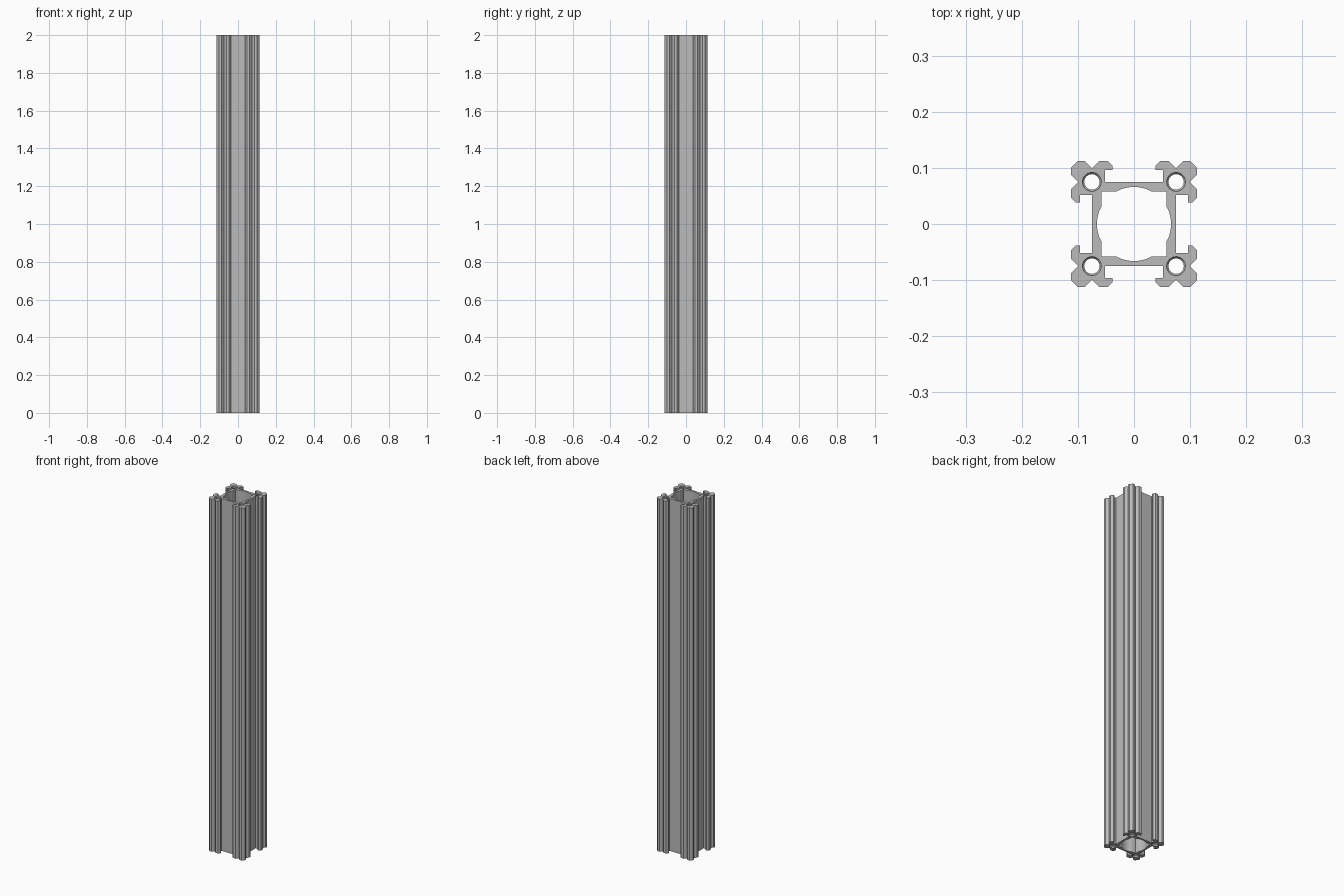
import bpy, bmesh, math

cube = bpy.data.objects.get("Cube")
if cube:
    bpy.data.objects.remove(cube, do_unlink=True)

LENGTH = 2.0
BORE = 0.075       # bore centre offset from both axes
BORE_R = 0.0168

mat = bpy.data.materials.new("aluminium grey")
mat.use_nodes = True
grey = (0.5, 0.5, 0.5, 1)
mat.diffuse_color = grey
mat.node_tree.nodes["Principled BSDF"].inputs["Base Color"].default_value = grey


def finish(bm, name):
    """Turn a bmesh into a shaded object with the material."""
    bmesh.ops.recalc_face_normals(bm, faces=bm.faces)
    mesh = bpy.data.meshes.new(name)
    bm.to_mesh(mesh)
    bm.free()
    mesh.materials.append(mat)
    obj = bpy.data.objects.new(name, mesh)
    bpy.context.collection.objects.link(obj)
    bpy.ops.object.select_all(action='DESELECT')
    obj.select_set(True)
    bpy.context.view_layer.objects.active = obj
    bpy.ops.object.shade_smooth_by_angle(angle=math.radians(30))
    return obj


def four_turns(points):
    """Repeat one corner's points clockwise around the axis."""
    loop = []
    for _ in range(4):
        loop += points
        points = [(y, -x) for x, y in points]
    return loop


# Outer outline: half of one corner lug, mirrored across the diagonal
half = [(0.052, 0.075), (0.052, 0.096), (0.038, 0.096), (0.038, 0.1035),
        (0.047, 0.1125), (0.062, 0.1125), (0.075, 0.0995),
        (0.088, 0.1125), (0.100, 0.1125)]
outer = four_turns(half + [(y, x) for x, y in reversed(half)])

# Central cavity: a square merged with a slightly wider circle
SQUARE, ROUND, ARC_STEPS = 0.0575, 0.066, 14
reach = math.acos(SQUARE / ROUND)
corner_and_arc = [(SQUARE, SQUARE)]
for i in range(ARC_STEPS + 1):
    a = math.asin(SQUARE / ROUND)
    a = (math.pi / 2 - a) * (1 - 2 * i / ARC_STEPS)
    corner_and_arc.append((ROUND * math.cos(a), ROUND * math.sin(a)))
cavity = four_turns(corner_and_arc)

# Screw bores, one in each lug
centres = four_turns([(BORE, BORE)])
SIDES = 24
bores = [[(cx + BORE_R * math.cos(2 * math.pi * i / SIDES),
           cy + BORE_R * math.sin(2 * math.pi * i / SIDES)) for i in range(SIDES)]
         for cx, cy in centres]

# Extruded rail
bm = bmesh.new()
for loop in [outer, cavity] + bores:
    verts = [bm.verts.new((x, y, 0)) for x, y in loop]
    for i, v in enumerate(verts):
        bm.edges.new((v, verts[(i + 1) % len(verts)]))
bmesh.ops.triangle_fill(bm, use_beauty=True, edges=bm.edges[:])
ext = bmesh.ops.extrude_face_region(bm, geom=bm.faces[:], use_keep_orig=True)
top = [g for g in ext["geom"] if isinstance(g, bmesh.types.BMVert)]
bmesh.ops.translate(bm, verts=top, vec=(0, 0, LENGTH))
finish(bm, "extruded_rail")


def thread(name, cx, cy, z0, turns=5, pitch=0.01, steps=16):
    """Helical ridge with a triangular section on a bore wall."""
    bm = bmesh.new()
    section = [(BORE_R + 0.0005, -0.004), (0.0138, 0), (BORE_R + 0.0005, 0.004)]
    rings = []
    for i in range(turns * steps + 1):
        a = 2 * math.pi * i / steps
        z = z0 + pitch * i / steps
        rings.append([bm.verts.new((cx + r * math.cos(a), cy + r * math.sin(a), z + dz))
                      for r, dz in section])
    for p, q in zip(rings, rings[1:]):
        for k in range(3):
            n = (k + 1) % 3
            bm.faces.new((p[k], p[n], q[n], q[k]))
    bm.faces.new(rings[0])
    bm.faces.new(rings[-1])
    finish(bm, name)


# Threads at both ends of every bore
for n, (cx, cy) in enumerate(centres, 1):
    thread(f"lower_thread_{n}", cx, cy, 0.005)
    thread(f"upper_thread_{n}", cx, cy, LENGTH - 0.055)
